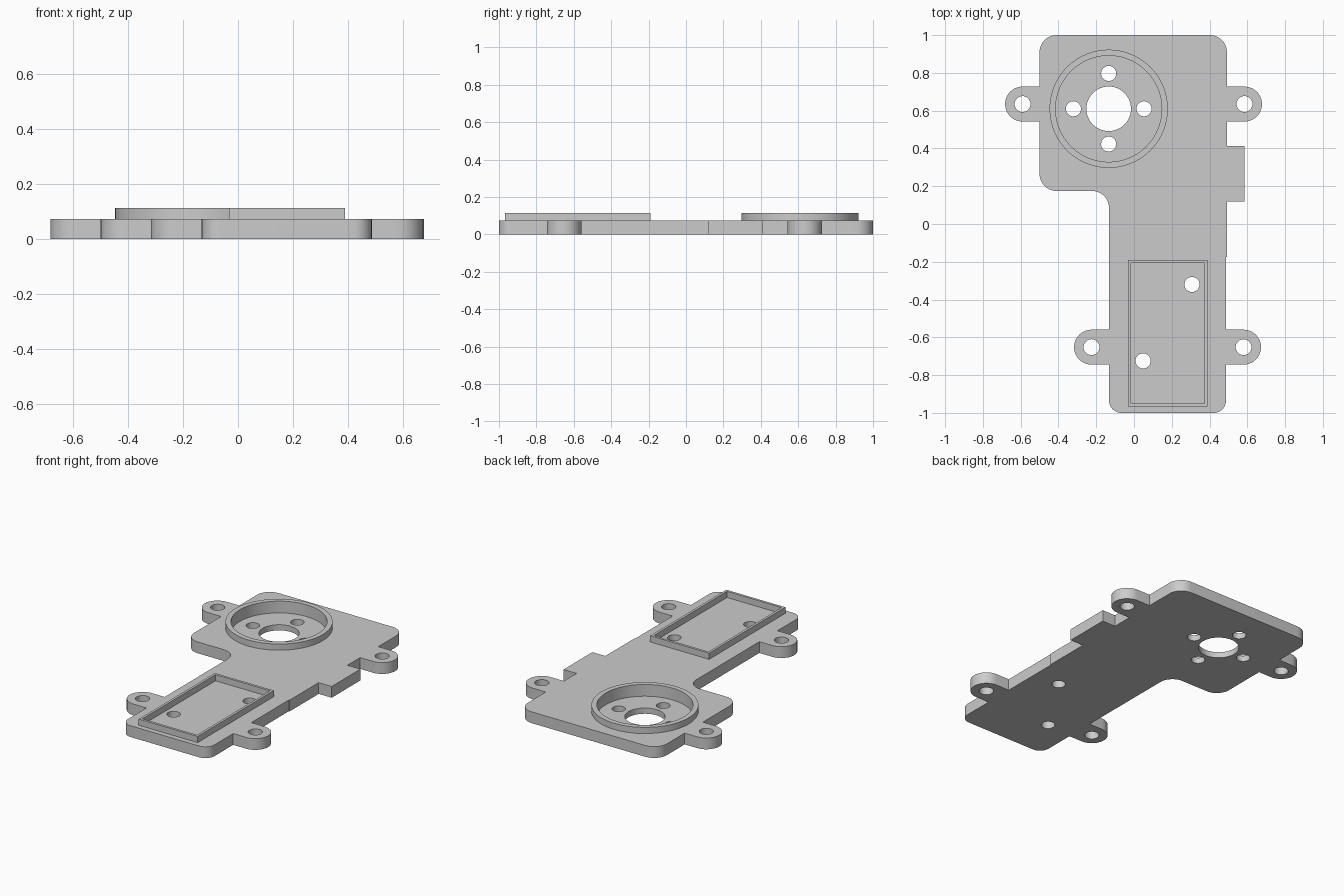
import bpy
import bmesh
from math import cos, sin, pi
from mathutils import Vector

if "Cube" in bpy.data.objects:
    bpy.data.objects.remove(bpy.data.objects["Cube"])

TOP, RIM, FLOOR = 0.073, 0.113, 0.037
RING = (-0.134, 0.61)

grey = bpy.data.materials.new("plain grey")
grey.use_nodes = True
grey.diffuse_color = (0.6, 0.6, 0.6, 1)
grey.node_tree.nodes["Principled BSDF"].inputs["Base Color"].default_value = (0.6, 0.6, 0.6, 1)


def rounded(corners, steps=10):
    """Outline from (x, y, radius) corners; radius 0 stays sharp."""
    pts = []
    for i, (x, y, r) in enumerate(corners):
        p = Vector((x, y))
        if r == 0:
            pts.append(p)
            continue
        a = (Vector(corners[i - 1][:2]) - p).normalized() * r
        b = (Vector(corners[(i + 1) % len(corners)][:2]) - p).normalized() * r
        for k in range(steps + 1):
            t = k / steps * pi / 2
            pts.append(p + a * (1 - sin(t)) + b * (1 - cos(t)))
    return pts


def circle(centre, r, n=48):
    return [Vector((centre[0] + r * cos(2 * pi * i / n),
                    centre[1] + r * sin(2 * pi * i / n))) for i in range(n)]


def rect(x0, x1, y0, y1):
    return [Vector(p) for p in ((x0, y0), (x1, y0), (x1, y1), (x0, y1))]


def prism(name, pts, z0, z1):
    bm = bmesh.new()
    face = bm.faces.new([bm.verts.new((p.x, p.y, z0)) for p in pts])
    side = bmesh.ops.extrude_face_region(bm, geom=[face])["geom"]
    bmesh.ops.translate(bm, vec=(0, 0, z1 - z0),
                        verts=[v for v in side if isinstance(v, bmesh.types.BMVert)])
    bmesh.ops.recalc_face_normals(bm, faces=bm.faces)
    mesh = bpy.data.meshes.new(name)
    bm.to_mesh(mesh)
    bm.free()
    mesh.materials.append(grey)
    obj = bpy.data.objects.new(name, mesh)
    bpy.context.collection.objects.link(obj)
    return obj


def combine(obj, other, operation):
    """Apply a boolean, then drop the helper."""
    mod = obj.modifiers.new("cut", 'BOOLEAN')
    mod.object, mod.operation, mod.solver = other, operation, 'EXACT'
    bpy.context.view_layer.objects.active = obj
    bpy.ops.object.modifier_apply(modifier=mod.name)
    bpy.data.objects.remove(other)


def cut(obj, pts, z0=-0.1, z1=0.3):
    combine(obj, prism("cutter", pts, z0, z1), 'DIFFERENCE')


# Plate outline, anticlockwise from the front left, including the side tab
outline = rounded([
    (-0.132, -1, 0.065), (0.487, -1, 0.065), (0.487, -0.175, 0), (0.492, -0.175, 0),
    (0.492, 0.12, 0), (0.585, 0.12, 0), (0.585, 0.413, 0), (0.492, 0.413, 0),
    (0.492, 1, 0.09), (-0.5, 1, 0.09), (-0.5, 0.175, 0.09), (-0.132, 0.175, 0.09)])
plate = prism("base_plate", outline, 0, TOP)

# Screw ears: hole centre and direction away from the plate
ears = [(-0.59, 0.635, -1), (0.585, 0.635, 1), (-0.225, -0.652, -1), (0.58, -0.652, 1)]
R = 0.0925
for x, y, d in ears:
    arc = [Vector((x + d * R * cos(t), y + R * sin(t)))
           for t in [pi * (i / 20 - 0.5) for i in range(21)]]
    root = x - d * 0.16
    tongue = arc + [Vector((root, y + R)), Vector((root, y - R))]
    combine(plate, prism("ear", tongue, 0, TOP), 'UNION')

# Round socket: raised ring with a recessed floor
combine(plate, prism("ring", circle(RING, 0.313, 96), FLOOR + 0.01, RIM), 'UNION')
cut(plate, circle(RING, 0.281, 96), FLOOR)

# Through holes
cut(plate, circle(RING, 0.118, 64))
for i in range(4):
    a = i * pi / 2
    cut(plate, circle((RING[0] + 0.187 * cos(a), RING[1] + 0.187 * sin(a)), 0.04, 32))
for x, y, d in ears:
    cut(plate, circle((x, y), 0.042, 32))
for centre in ((0.307, -0.32), (0.048, -0.725)):
    cut(plate, circle(centre, 0.04, 32))

# Thin rectangular frame on the front half
frame = prism("rectangular_frame", rect(-0.032, 0.389, -0.967, -0.19), TOP, RIM)
cut(frame, rect(-0.016, 0.373, -0.951, -0.206))

for obj in (plate, frame):
    bpy.ops.object.select_all(action='DESELECT')
    obj.select_set(True)
    bpy.context.view_layer.objects.active = obj
    bpy.ops.object.shade_smooth_by_angle(angle=pi / 6)
